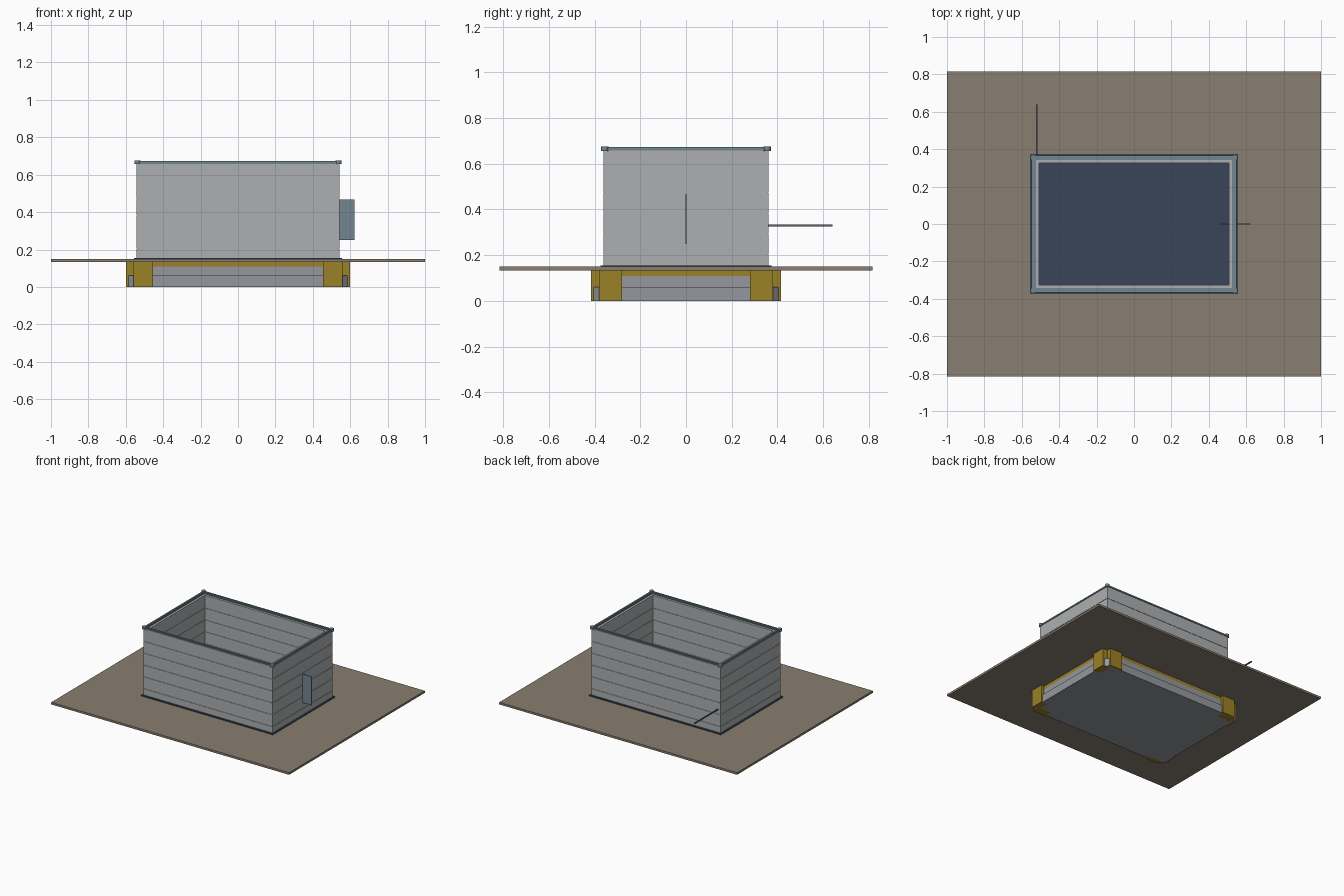
import bpy, bmesh

if "Cube" in bpy.data.objects:
    bpy.data.objects.remove(bpy.data.objects["Cube"])

def material(name, rgb):
    m = bpy.data.materials.new(name)
    m.diffuse_color = (*rgb, 1)
    m.use_nodes = True
    m.node_tree.nodes["Principled BSDF"].inputs["Base Color"].default_value = m.diffuse_color
    return m

BROWN = material("earth_brown", (0.25, 0.21, 0.16))
YELLOW = material("bracket_yellow", (0.33, 0.22, 0.02))
NAVY = material("liner_navy", (0.04, 0.06, 0.10))
BLUE = material("rim_blue_grey", (0.17, 0.24, 0.28))
STEEL = material("steel_grey", (0.10, 0.12, 0.15))
GREY = material("wall_grey", (0.42, 0.43, 0.44))
BASE = material("base_grey", (0.30, 0.31, 0.34))

def finish(name, bm, mat):
    bmesh.ops.recalc_face_normals(bm, faces=bm.faces)
    me = bpy.data.meshes.new(name)
    bm.to_mesh(me)
    bm.free()
    ob = bpy.data.objects.new(name, me)
    bpy.context.collection.objects.link(ob)
    me.materials.append(mat)
    return ob

def box(name, lo, hi, mat, corner=0):
    bm = bmesh.new()
    bmesh.ops.create_cube(bm, size=1)
    for v in bm.verts:
        v.co = [(lo[i] + hi[i]) / 2 + v.co[i] * (hi[i] - lo[i]) for i in range(3)]
    if corner:
        up = [e for e in bm.edges if abs(e.verts[0].co.z - e.verts[1].co.z) > 1e-4]
        bmesh.ops.bevel(bm, geom=up, offset=corner, segments=1, affect='EDGES')
    return finish(name, bm, mat)

def slab(name, x, y, z0, z1, mat, corner=0):
    return box(name, (-x, -y, z0), (x, y, z1), mat, corner)

def ring(name, x, y, width, z0, z1, mat):
    bm = bmesh.new()
    loops = []
    for d, z in ((0, z0), (0, z1), (width, z1), (width, z0)):
        a, b = x - d, y - d
        loops.append([bm.verts.new(p) for p in ((-a, -b, z), (a, -b, z), (a, b, z), (-a, b, z))])
    for i in range(4):
        p, q = loops[i], loops[(i + 1) % 4]
        for j in range(4):
            k = (j + 1) % 4
            bm.faces.new((p[j], p[k], q[k], q[j]))
    return finish(name, bm, mat)

# Stepped base below the ground sheet
slab("base_tray", 0.59, 0.405, 0, 0.06, BASE, 0.03)
slab("base_upper", 0.575, 0.39, 0.06, 0.11, BASE, 0.03)
slab("base_frame", 0.575, 0.39, 0.11, 0.134, YELLOW, 0.03)

# Yellow corner brackets, two blocks per corner with an open notch
for sx in (-1, 1):
    for sy in (-1, 1):
        for part, xs, ys in (("end", (0.455, 0.56), (0.35, 0.415)),
                             ("side", (0.54, 0.60), (0.28, 0.38))):
            X = sorted(sx * v for v in xs)
            Y = sorted(sy * v for v in ys)
            box("corner_bracket_" + part, (X[0], Y[0], 0), (X[1], Y[1], 0.1495), YELLOW)

# Ground sheet and the dark floor liner
slab("ground_sheet", 1.0, 0.815, 0.134, 0.15, BROWN)
slab("floor_liner", 0.555, 0.375, 0.148, 0.156, NAVY)

# Stacked wall planks, with slim recessed seams
seams = [0.156, 0.205, 0.295, 0.385, 0.475, 0.565, 0.662]
for z0, z1 in zip(seams, seams[1:]):
    ring("wall_plank", 0.543, 0.361, 0.036, z0, z1 - 0.002, GREY)
ring("wall_core", 0.540, 0.358, 0.030, 0.156, 0.660, GREY)

# Top rim: outer band, raised inner bar and round corner posts
ring("rim_band", 0.548, 0.366, 0.024, 0.658, 0.668, BLUE)
ring("rim_bar", 0.542, 0.360, 0.012, 0.668, 0.673, BLUE)
for sx in (-1, 1):
    for sy in (-1, 1):
        bpy.ops.mesh.primitive_cylinder_add(vertices=16, radius=0.016, depth=0.02,
                                            location=(sx * 0.538, sy * 0.355, 0.666))
        ob = bpy.context.object
        ob.name = "rim_corner_post"
        ob.data.materials.append(BLUE)
        bpy.ops.object.shade_smooth_by_angle()

# Thin upright plate through the right wall, rod out of the back wall
box("side_plate", (0.46, -0.003, 0.25), (0.622, 0.003, 0.467), BLUE)
box("back_rod", (-0.525, 0.35, 0.326), (-0.517, 0.64, 0.334), STEEL)
